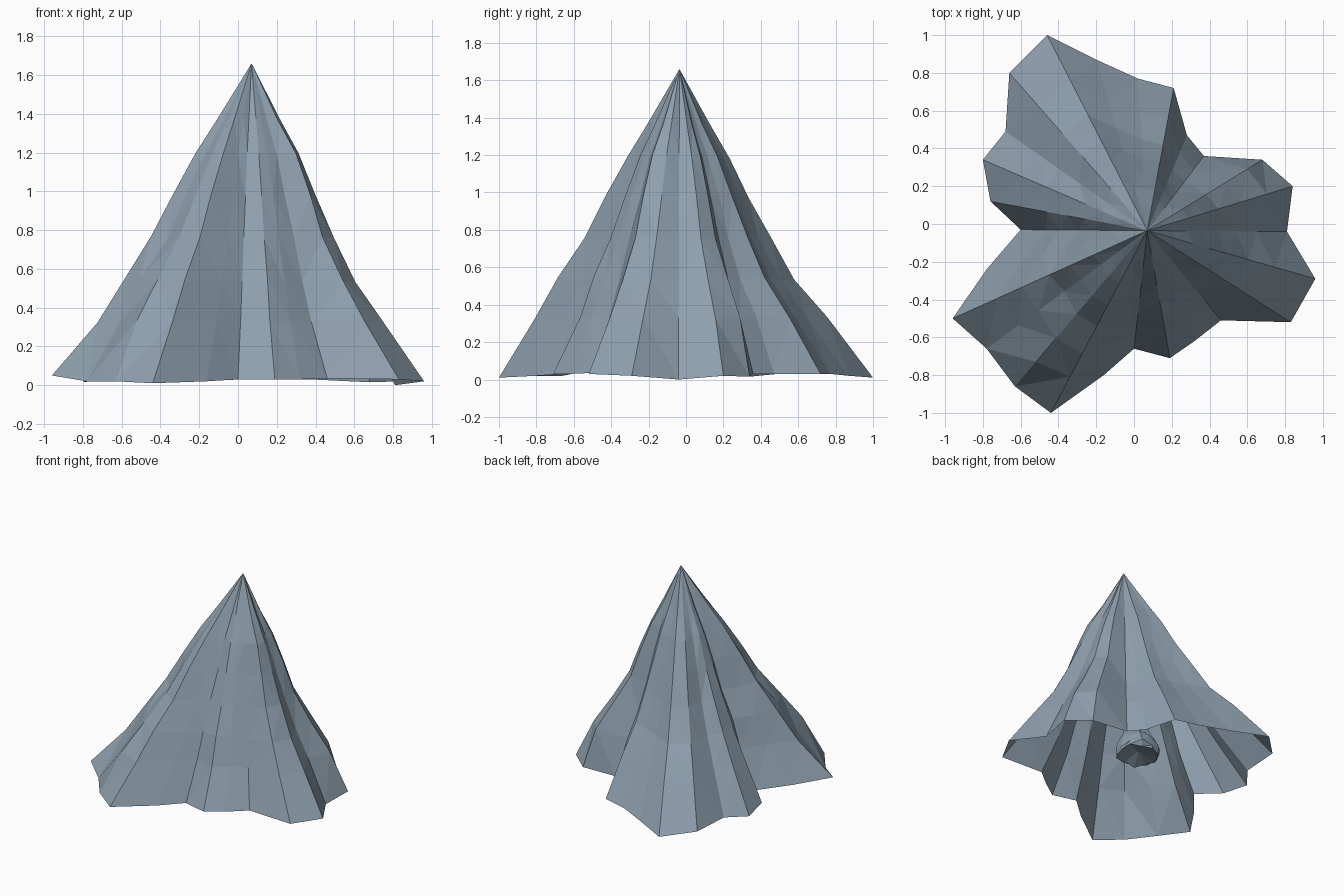
import bpy, bmesh, math, random

if "Cube" in bpy.data.objects:
    bpy.data.objects.remove(bpy.data.objects["Cube"])

random.seed(4)
APEX = (0.07, -0.035, 1.66)

slate = bpy.data.materials.new("slate_blue_grey")
slate.diffuse_color = (0.27, 0.35, 0.42, 1)
slate.use_nodes = True
slate.node_tree.nodes["Principled BSDF"].inputs["Base Color"].default_value = slate.diffuse_color


def make_object(name, bm):
    bmesh.ops.recalc_face_normals(bm, faces=bm.faces)
    mesh = bpy.data.meshes.new(name)
    bm.to_mesh(mesh)
    bm.free()
    mesh.materials.append(slate)
    obj = bpy.data.objects.new(name, mesh)
    bpy.context.collection.objects.link(obj)
    return obj


def bridge(bm, a, b):
    n = len(a)
    for i in range(n):
        j = (i + 1) % n
        bm.faces.new((a[i], a[j], b[j], b[i]))


def swell(angle, centre, width):
    """Soft bulge around one compass direction, in degrees."""
    d = (angle - centre + 180) % 360 - 180
    return math.exp(-(d / width) ** 2)


# Pleated skirt of foliage: hem outline shrinking level by level to the tip
hem = [(0.84, 0.20, .02), (0.68, 0.34, .015), (0.37, 0.36, .03), (0.28, 0.47, .03),
       (0.21, 0.72, .03), (0.02, 0.77, .03), (-0.20, 0.87, .02), (-0.46, 1.0, .01),
       (-0.66, 0.80, .03), (-0.68, 0.49, .03), (-0.80, 0.34, .015), (-0.76, 0.12, .03),
       (-0.60, -0.03, .03), (-0.78, -0.24, .04), (-0.96, -0.50, .05), (-0.78, -0.66, .02),
       (-0.63, -0.86, .02), (-0.44, -1.0, .01), (-0.16, -0.80, .02), (0.0, -0.66, .03),
       (0.19, -0.71, .03), (0.32, -0.62, .03), (0.46, -0.51, .035), (0.83, -0.52, .03),
       (0.96, -0.29, .02), (0.81, -0.04, .0)]
# height, share of the hem radius, valley filling, right / front left / front right swell
levels = [(0.33, .765, .08, .11, .09, .0), (0.54, .615, .17, .12, .06, .0),
          (0.76, .48, .25, .06, .04, .0), (0.98, .37, .30, .06, .06, .06),
          (1.19, .265, .34, .08, .04, .12), (1.37, .16, .34, .06, .0, .08)]

bm = bmesh.new()
ring = [bm.verts.new(p) for p in hem]
for z, f, fill, right, front_left, front_right in levels:
    new = []
    for x, y, _ in hem:
        dx, dy = x - APEX[0], y - APEX[1]
        r = math.hypot(dx, dy)
        a = math.degrees(math.atan2(dy, dx))
        g = f * (1 + fill * max(0, min(0.95 / r - 1, 0.6)))
        # the front left side is fuller than the back
        if z > 0.4:
            g *= 1 + 0.06 * (-0.6 * dx - 0.8 * dy) / r
        g *= (1 + right * swell(a, 31, 20) + front_left * swell(a, 229, 16)
              + front_right * swell(a, 327, 16))
        g *= 1 + random.uniform(-0.012, 0.012)
        new.append(bm.verts.new((APEX[0] + dx * g, APEX[1] + dy * g,
                                 z + random.uniform(-0.01, 0.01))))
    bridge(bm, ring, new)
    ring = new
tip = bm.verts.new(APEX)
for i in range(len(ring)):
    bm.faces.new((ring[i], ring[(i + 1) % len(ring)], tip))
bmesh.ops.triangulate(bm, faces=bm.faces[:])
make_object("foliage_skirt", bm)

# Slim trunk with flared, knobbly foot, hidden under the skirt
bm = bmesh.new()
SIDES = 12
ring = None
for z, r in [(0.06, .155), (0.09, .175), (0.16, .14), (0.25, .09), (0.60, .07), (1.25, .035)]:
    k = z / APEX[2]
    cx, cy = 0.04 + 0.03 * k, 0.10 - 0.135 * k
    new = []
    for i in range(SIDES):
        a = math.tau * i / SIDES
        q = r * (1 + random.uniform(-0.1, 0.1))
        new.append(bm.verts.new((cx + q * math.cos(a), cy + q * math.sin(a),
                                 z + random.uniform(-0.015, 0.015))))
    if ring:
        bridge(bm, ring, new)
    else:
        # Hollowed underside
        hub = bm.verts.new((cx, cy, 0.10))
        for i in range(SIDES):
            bm.faces.new((new[(i + 1) % SIDES], new[i], hub))
    ring = new
bm.faces.new(ring)
bmesh.ops.triangulate(bm, faces=bm.faces[:])
make_object("trunk", bm)
